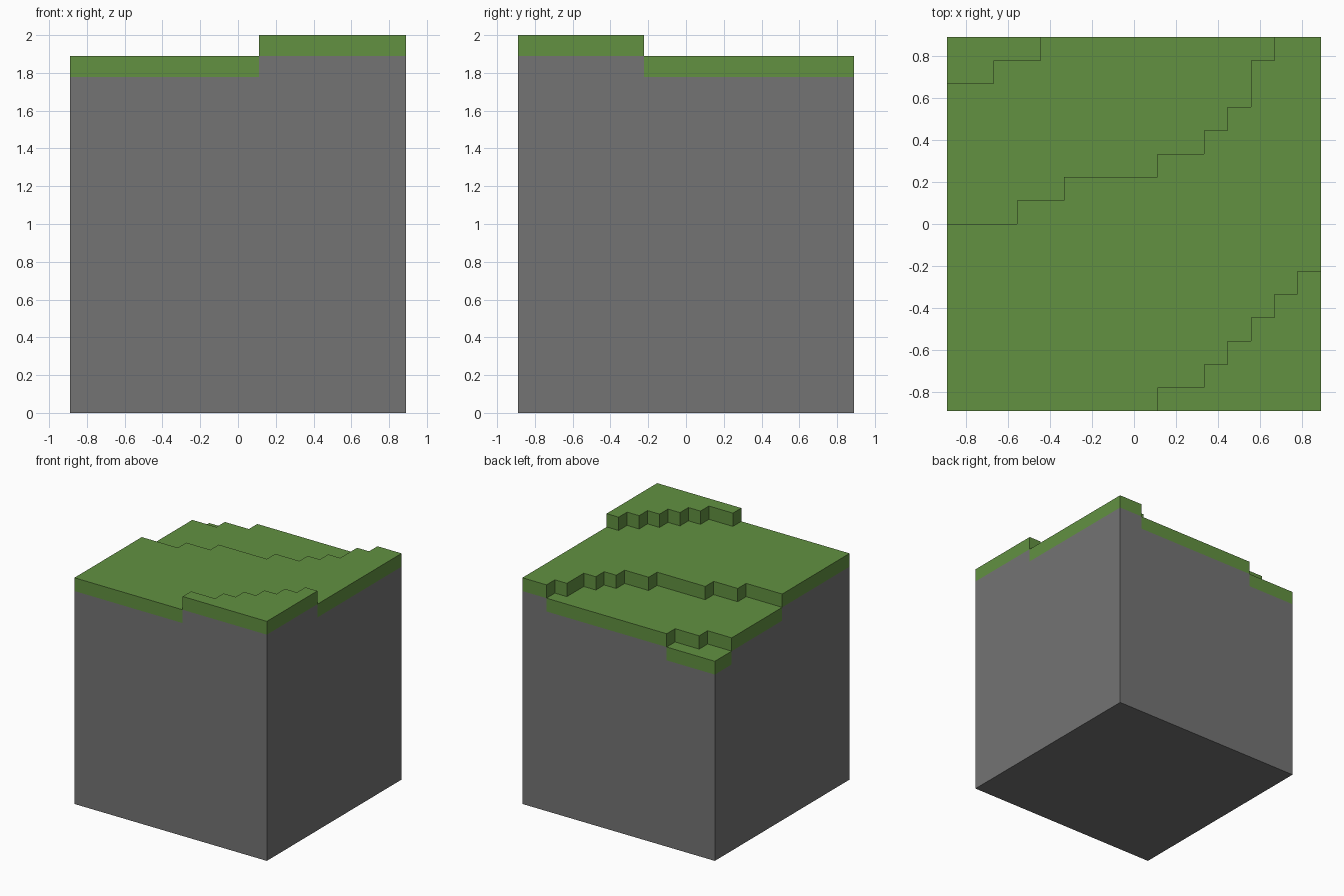
import bpy
import bmesh
from mathutils import Vector

cube = bpy.data.objects.get("Cube")
if cube:
    bpy.data.objects.remove(cube, do_unlink=True)

N = 16          # blocks along each side
U = 1 / 9       # block size
BASE = 15       # height of the lowest terrace, in blocks

# For each raised terrace: how many rows deep it reaches in every column
TERRACES = [
    [14] * 2 + [15] * 2 + [16] * 12,
    [8] * 3 + [9] * 2 + [10] * 4 + [11] * 2 + [12, 13, 15, 16, 16],
    [0] * 9 + [1, 1, 2, 3, 4, 5, 6],
]


def height(i, j):
    if not (0 <= i < N and 0 <= j < N):
        return 0
    return BASE + sum(j < rows[i] for rows in TERRACES)


def solid(cell):
    return 0 <= cell[2] < height(cell[0], cell[1])


def make_material(name, color):
    mat = bpy.data.materials.new(name)
    mat.use_nodes = True
    mat.diffuse_color = color
    mat.node_tree.nodes["Principled BSDF"].inputs["Base Color"].default_value = color
    return mat


def add_face(bm, cell, axis, side):
    """Add one block face, wound so that it points outwards."""
    ring = [(0, 0), (1, 0), (1, 1), (0, 1)]
    verts = []
    for u, v in ring if side > 0 else ring[::-1]:
        p = Vector(cell)
        p[axis] += side > 0
        p[(axis + 1) % 3] += u
        p[(axis + 2) % 3] += v
        verts.append(bm.verts.new((p - Vector((N / 2, N / 2, 0))) * U))
    bm.faces.new(verts)


def build_layer(name, mat, levels):
    """Skin the exposed sides of the blocks in each column's given levels."""
    bm = bmesh.new()
    for i in range(N):
        for j in range(N):
            for k in levels(height(i, j)):
                for axis in range(3):
                    for side in (-1, 1):
                        near = [i, j, k]
                        near[axis] += side
                        if not solid(near):
                            add_face(bm, (i, j, k), axis, side)
    # Merge the block faces into large flat faces
    bmesh.ops.remove_doubles(bm, verts=bm.verts, dist=U / 100)
    bmesh.ops.dissolve_limit(bm, angle_limit=0.02, verts=bm.verts, edges=bm.edges)
    mesh = bpy.data.meshes.new(name)
    bm.to_mesh(mesh)
    bm.free()
    mesh.materials.append(mat)
    obj = bpy.data.objects.new(name, mesh)
    bpy.context.collection.objects.link(obj)


# Stone body, and one block of grass on top of every column
build_layer("stone_body", make_material("stone_grey", (0.174, 0.174, 0.174, 1)),
            lambda h: range(h - 1))
build_layer("grass_top", make_material("grass_green", (0.122, 0.283, 0.053, 1)),
            lambda h: [h - 1])
